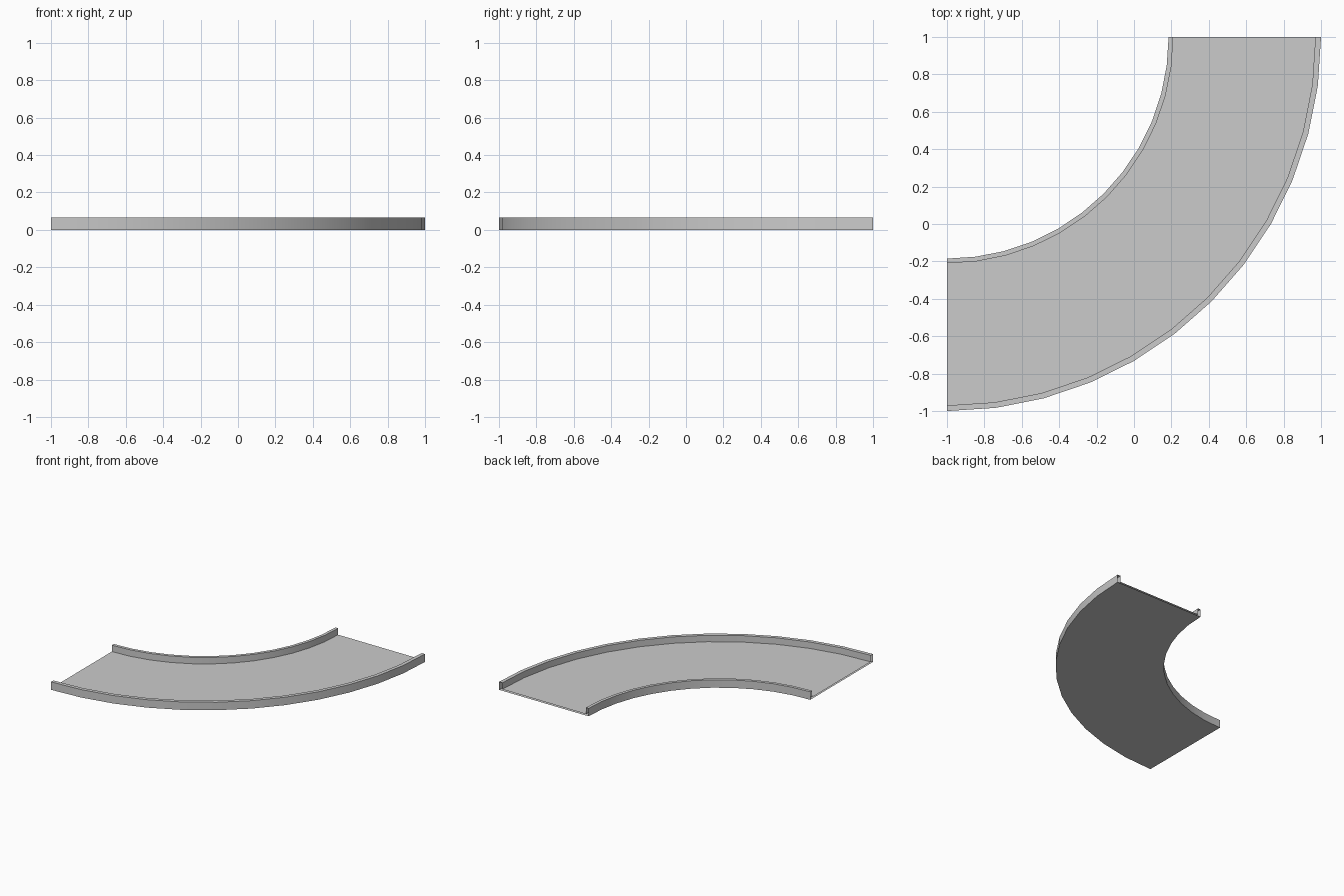
import bpy, bmesh
from math import pi
from mathutils import Vector

cube = bpy.data.objects.get("Cube")
if cube:
    bpy.data.objects.remove(cube, do_unlink=True)

# Single grey material
grey = bpy.data.materials.new("light grey")
grey.use_nodes = True
colour = (0.6, 0.6, 0.6, 1)
grey.diffuse_color = colour
grey.node_tree.nodes["Principled BSDF"].inputs["Base Color"].default_value = colour

# Cross-section of the channel: flat floor between two raised edges
INNER, OUTER = 1.185, 2.0
INNER_LIP, OUTER_LIP = 1.21, 1.97
FLOOR, HEIGHT = 0.012, 0.065
SEGMENTS = 12
profile = [(INNER, 0), (OUTER, 0), (OUTER, HEIGHT), (OUTER_LIP, HEIGHT),
           (OUTER_LIP, FLOOR), (INNER_LIP, FLOOR), (INNER_LIP, HEIGHT), (INNER, HEIGHT)]
corner = Vector((-1, 1, 0))

# Sweep the section a quarter turn about the corner, leaving the ends open
bm = bmesh.new()
verts = [bm.verts.new(corner + Vector((r, 0, z))) for r, z in profile]
edges = [bm.edges.new((v, verts[(i + 1) % len(verts)])) for i, v in enumerate(verts)]
bmesh.ops.spin(bm, geom=verts + edges, cent=corner, axis=(0, 0, 1),
               angle=-pi / 2, steps=SEGMENTS)
bmesh.ops.recalc_face_normals(bm, faces=bm.faces)
# Make sure the underside faces down
under = min(bm.faces, key=lambda f: f.calc_center_median().z)
if under.normal.z > 0:
    bmesh.ops.reverse_faces(bm, faces=bm.faces)

mesh = bpy.data.meshes.new("curved_channel")
bm.to_mesh(mesh)
bm.free()
mesh.materials.append(grey)
channel = bpy.data.objects.new("curved_channel", mesh)
bpy.context.collection.objects.link(channel)

# Smooth along the curve, sharp at the section corners
bpy.ops.object.select_all(action="DESELECT")
channel.select_set(True)
bpy.context.view_layer.objects.active = channel
bpy.ops.object.shade_smooth_by_angle(angle=pi / 6)
